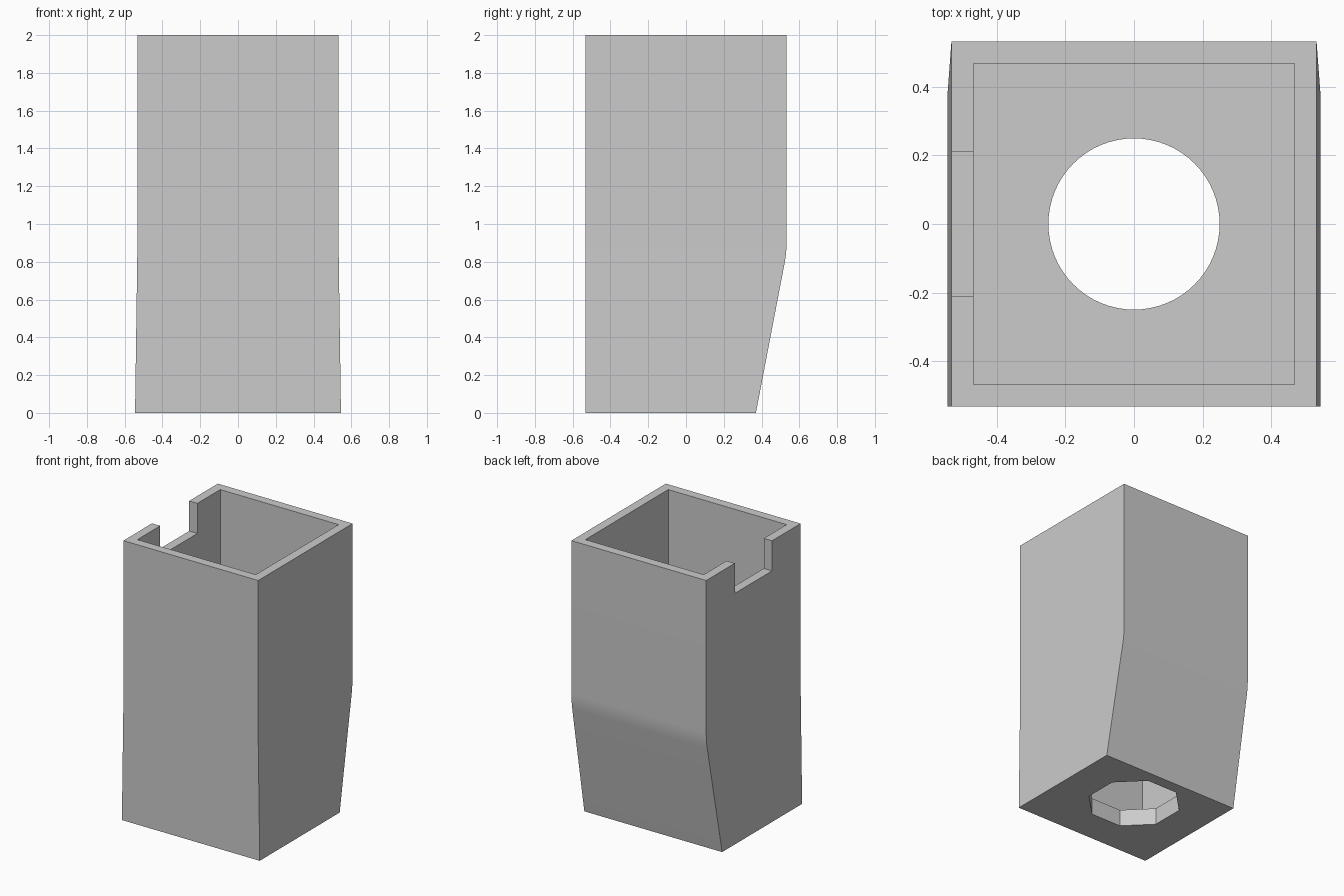
import bpy
import bmesh
import math

old = bpy.data.objects.get("Cube")
if old:
    bpy.data.objects.remove(old, do_unlink=True)

HALF, HEIGHT, KINK = 0.533, 2.0, 0.85
INNER = 0.468
WALL = HALF - INNER
FOOT_X, FOOT_BACK = 0.545, 0.37

grey = bpy.data.materials.new("plain_grey")
grey.use_nodes = True
grey.diffuse_color = (0.6, 0.6, 0.6, 1)
grey.node_tree.nodes["Principled BSDF"].inputs["Base Color"].default_value = grey.diffuse_color


def make_object(name, bm):
    bmesh.ops.recalc_face_normals(bm, faces=bm.faces)
    mesh = bpy.data.meshes.new(name)
    bm.to_mesh(mesh)
    bm.free()
    mesh.materials.append(grey)
    obj = bpy.data.objects.new(name, mesh)
    bpy.context.collection.objects.link(obj)
    return obj


def block(name, rings):
    """Loft rectangles given as (z, x_min, x_max, y_front, y_back)."""
    bm = bmesh.new()
    loops = [[bm.verts.new(p) for p in ((a, f, z), (b, f, z), (b, k, z), (a, k, z))]
             for z, a, b, f, k in rings]
    for low, high in zip(loops, loops[1:]):
        for i in range(4):
            j = (i + 1) % 4
            bm.faces.new((low[i], low[j], high[j], high[i]))
    bm.faces.new(loops[0])
    bm.faces.new(loops[-1])
    return make_object(name, bm)


def prism(name, sides, radius, z0, z1, turn=0):
    bm = bmesh.new()
    bmesh.ops.create_cone(bm, cap_ends=True, segments=sides, radius1=radius,
                          radius2=radius, depth=z1 - z0)
    for v in bm.verts:
        x, y = v.co.x, v.co.y
        v.co = (x * math.cos(turn) - y * math.sin(turn),
                x * math.sin(turn) + y * math.cos(turn),
                v.co.z + (z0 + z1) / 2)
    return make_object(name, bm)


def back_at(z):
    return FOOT_BACK + (HALF - FOOT_BACK) * min(z / KINK, 1)


def side_at(z):
    return FOOT_X + (HALF - FOOT_X) * min(z / KINK, 1)


# Outer shell: slanted lower back with a softly rounded bend
bend = 0.06
rings = [(0, -FOOT_X, FOOT_X, -HALF, FOOT_BACK)]
for i in range(5):
    t = i / 4
    z = KINK - bend + 2 * bend * t
    y = ((1 - t) ** 2 * back_at(KINK - bend) + (1 - (1 - t) ** 2) * HALF)
    rings.append((z, -side_at(z), side_at(z), -HALF, y))
rings.append((HEIGHT, -HALF, HALF, -HALF, HALF))
body = block("open_box_body", rings)

# Hollows: upper box, lower chamber, rim notch, shelf hole, eight-sided base opening
floor_top, shelf_low, shelf_top = 0.12, 0.78, 0.86
cutters = [
    block("upper_hollow", [(z, -INNER, INNER, -INNER, INNER)
                           for z in (shelf_top, HEIGHT + 0.2)]),
    block("lower_hollow", [(z, -INNER, INNER, -INNER, back_at(z) - WALL)
                           for z in (floor_top, shelf_low)]),
    block("rim_notch", [(z, -0.7, -0.3, -0.21, 0.21) for z in (1.785, HEIGHT + 0.1)]),
    prism("shelf_hole", 64, 0.25, 0.5, 1.1),
    prism("base_opening", 8, 0.311, -0.2, 0.3, math.pi / 8),
]
for cutter in cutters:
    cutter.hide_render = True
    mod = body.modifiers.new(cutter.name, "BOOLEAN")
    mod.operation = "DIFFERENCE"
    mod.solver = "EXACT"
    mod.object = cutter

# Bake the cuts and drop the cutters
bpy.context.view_layer.update()
graph = bpy.context.evaluated_depsgraph_get()
result = bpy.data.meshes.new_from_object(body.evaluated_get(graph))
body.modifiers.clear()
body.data = result
for cutter in cutters:
    bpy.data.objects.remove(cutter, do_unlink=True)

# Smooth the round hole and bend, keep corners crisp
bpy.ops.object.select_all(action="DESELECT")
body.select_set(True)
bpy.context.view_layer.objects.active = body
bpy.ops.object.shade_smooth_by_angle(angle=math.radians(20))
